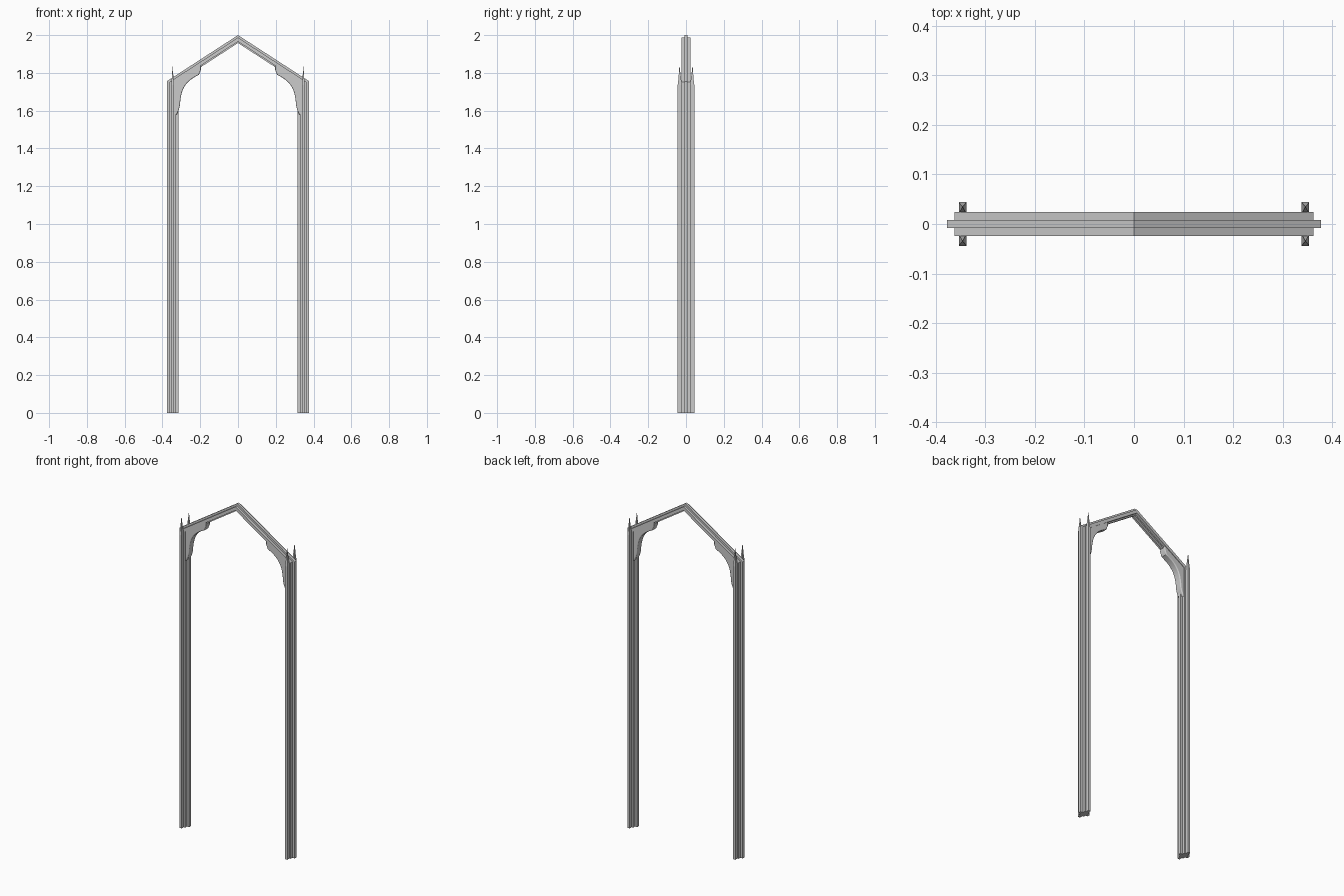
import bpy, bmesh, math
from mathutils import Vector
from mathutils.geometry import interpolate_bezier

if "Cube" in bpy.data.objects:
    bpy.data.objects.remove(bpy.data.objects["Cube"])

SLOPE = 0.648


def finish(name, bm, smooth=False):
    bmesh.ops.recalc_face_normals(bm, faces=bm.faces[:])
    mesh = bpy.data.meshes.new(name)
    bm.to_mesh(mesh)
    bm.free()
    ob = bpy.data.objects.new(name, mesh)
    bpy.context.collection.objects.link(ob)
    if smooth:
        bpy.context.view_layer.objects.active = ob
        ob.select_set(True)
        bpy.ops.object.shade_smooth_by_angle(angle=math.radians(40))
        ob.select_set(False)
    return ob


def prism(bm, outline, half_y):
    """Extrude an (x, z) outline symmetrically along y."""
    face = bm.faces.new([bm.verts.new((x, -half_y, z)) for x, z in outline])
    new = bmesh.ops.extrude_face_region(bm, geom=[face])["geom"]
    verts = [v for v in new if isinstance(v, bmesh.types.BMVert)]
    bmesh.ops.translate(bm, verts=verts, vec=(0, 2 * half_y, 0))


def arch_layer(name, x_in, x_out, apex_out, apex_in, half_y):
    """Two posts and a pointed gable as a single layer."""
    right = [(0, apex_out), (x_out, apex_out - SLOPE * x_out), (x_out, 0),
             (x_in, 0), (x_in, apex_in - SLOPE * x_in), (0, apex_in)]
    left = [(-x, z) for x, z in reversed(right[1:-1])]
    bm = bmesh.new()
    prism(bm, right + left, half_y)
    finish(name, bm)


# Stepped frame: thin centre fin and thicker moulding
arch_layer("frame_fin", 0.315, 0.377, 2.0, 1.958, 0.008)
arch_layer("frame_moulding", 0.329, 0.362, 1.987, 1.966, 0.024)

# Slender ribs ending in pointed pinnacles
for sx, side in ((-1, "left"), (1, "right")):
    for sy, face in ((-1, "front"), (1, "back")):
        bm = bmesh.new()
        cx, cy = sx * 0.346, sy * 0.033
        hx, hy = 0.0075, 0.011
        rings = []
        for z, s in ((0, 1), (1.735, 1), (1.77, 0.62)):
            rings.append([bm.verts.new((cx + a * hx * s, cy + b * hy * s, z))
                          for a, b in ((-1, -1), (1, -1), (1, 1), (-1, 1))])
        bm.faces.new(rings[0])
        tip = bm.verts.new((cx, cy + sy * 0.002, 1.842))
        for i in range(4):
            j = (i + 1) % 4
            for lo, hi in zip(rings, rings[1:]):
                bm.faces.new((lo[i], lo[j], hi[j], hi[i]))
            bm.faces.new((rings[-1][i], rings[-1][j], tip))
        finish(f"{face}_{side}_pinnacle_rib", bm)

# Curved corner brackets
curve = interpolate_bezier(Vector((0.307, 0, 1.63)), Vector((0.303, 0, 1.72)),
                           Vector((0.275, 0, 1.757)), Vector((0.207, 0, 1.79)), 14)
outline = [(0.335, 1.578), (0.325, 1.578), (0.313, 1.605)]
outline += [(p.x, p.z) for p in curve]
outline += [(0.197, 1.815), (0.197, 1.845), (0.335, 1.756)]
for s, side in ((-1, "left"), (1, "right")):
    bm = bmesh.new()
    prism(bm, [(s * x, z) for x, z in outline], 0.021)
    ob = finish(f"{side}_corner_bracket", bm, smooth=True)
    bevel = ob.modifiers.new("rounded_edge", 'BEVEL')
    bevel.width = 0.007
    bevel.segments = 3
    bevel.limit_method = 'ANGLE'
    bevel.angle_limit = math.radians(60)
